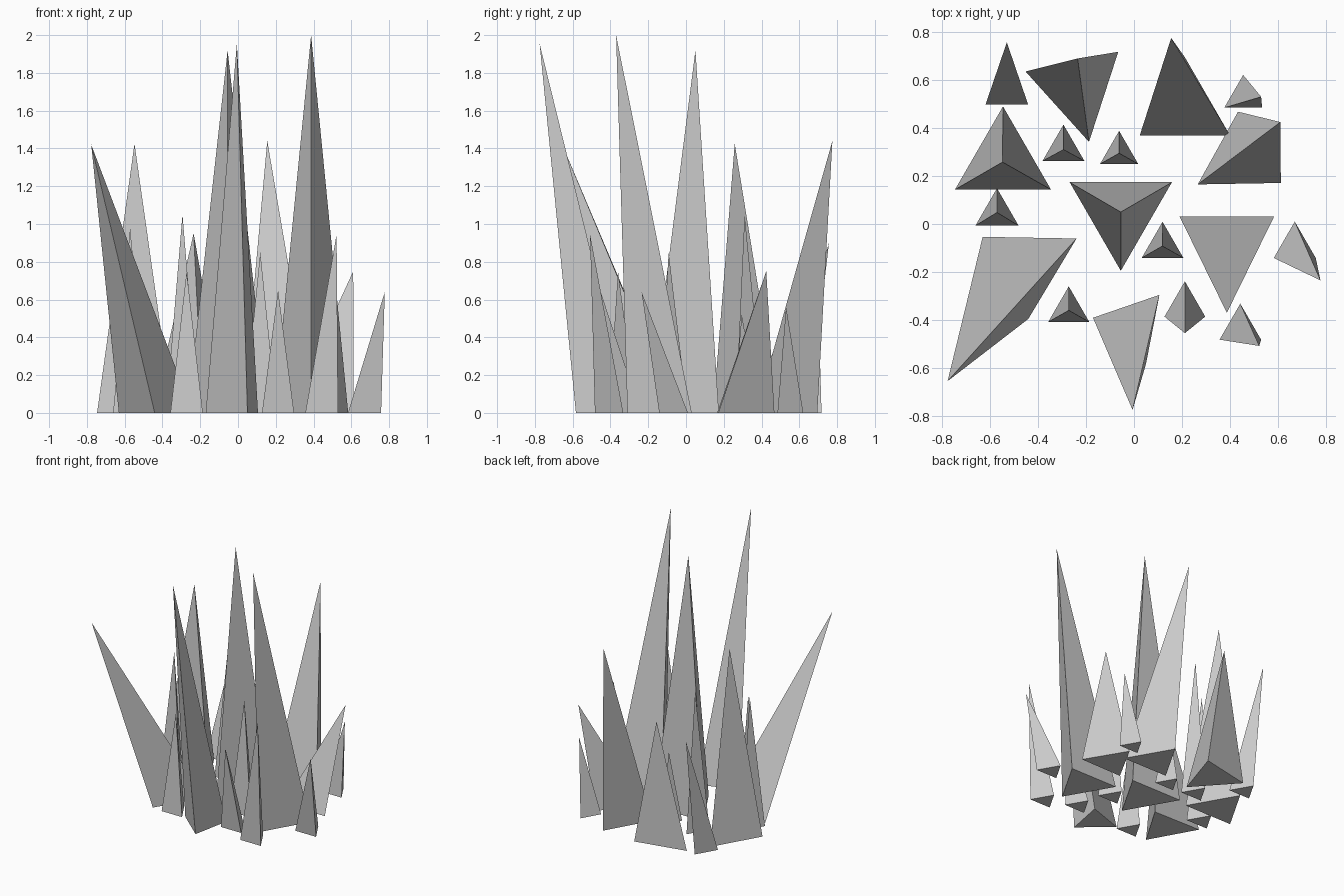
import bpy, bmesh
from math import radians, cos, sin


def spike(name, cx, cy, r, rot, ax, ay, az):
    """Three-sided spike: triangular base on the ground, apex placed freely."""
    bm = bmesh.new()
    base = []
    for k in range(3):
        a = radians(rot + 120 * k)
        base.append(bm.verts.new((cx + r * cos(a), cy + r * sin(a), 0)))
    tip = bm.verts.new((ax, ay, az))
    bm.faces.new(base[::-1])
    for k in range(3):
        bm.faces.new((base[k], base[(k + 1) % 3], tip))
    mesh = bpy.data.meshes.new(name)
    bm.to_mesh(mesh)
    bm.free()
    bpy.context.collection.objects.link(bpy.data.objects.new(name, mesh))


# Large spikes: base centre, base radius, base angle, apex
large = [
    (-.055, .051, .246, -90, -.055, .05, 1.92),
    (.387, -.083, .227, -90, .387, -.37, 2.0),
    (-.005, -.423, .169, 49, -.006, -.775, 1.955),
    (.212, .478, .217, 90, .155, .775, 1.44),
    (-.546, .259, .231, 90, -.548, .258, 1.425),
    (-.437, -.170, .226, -91, -.777, -.655, 1.42),
    (-.235, .565, .228, -78, -.235, .69, .95),
    (.437, .268, .200, 91, .61, .425, .75),
]

# Small spikes share one base angle: base centre, base radius, apex
small = [
    (-.530, .550, .102, -.53, .757, .9),
    (-.294, .313, .101, -.294, .31, 1.05),
    (-.062, .296, .092, -.062, .295, .52),
    (-.571, .045, .104, -.571, .048, .98),
    (-.272, -.359, .099, -.272, -.36, .75),
    (.119, -.091, .100, .118, -.092, .85),
    (.212, -.337, .098, .212, -.455, .65),
    (.443, -.432, .100, .522, -.508, .945),
    (.670, -.091, .101, .777, -.235, .64),
    (.455, .530, .091, .53, .53, .56),
]

for i, s in enumerate(large):
    spike(f"large_spike_{i + 1}", *s)
for i, (cx, cy, r, ax, ay, az) in enumerate(small):
    spike(f"small_spike_{i + 1}", cx, cy, r, 90, ax, ay, az)
